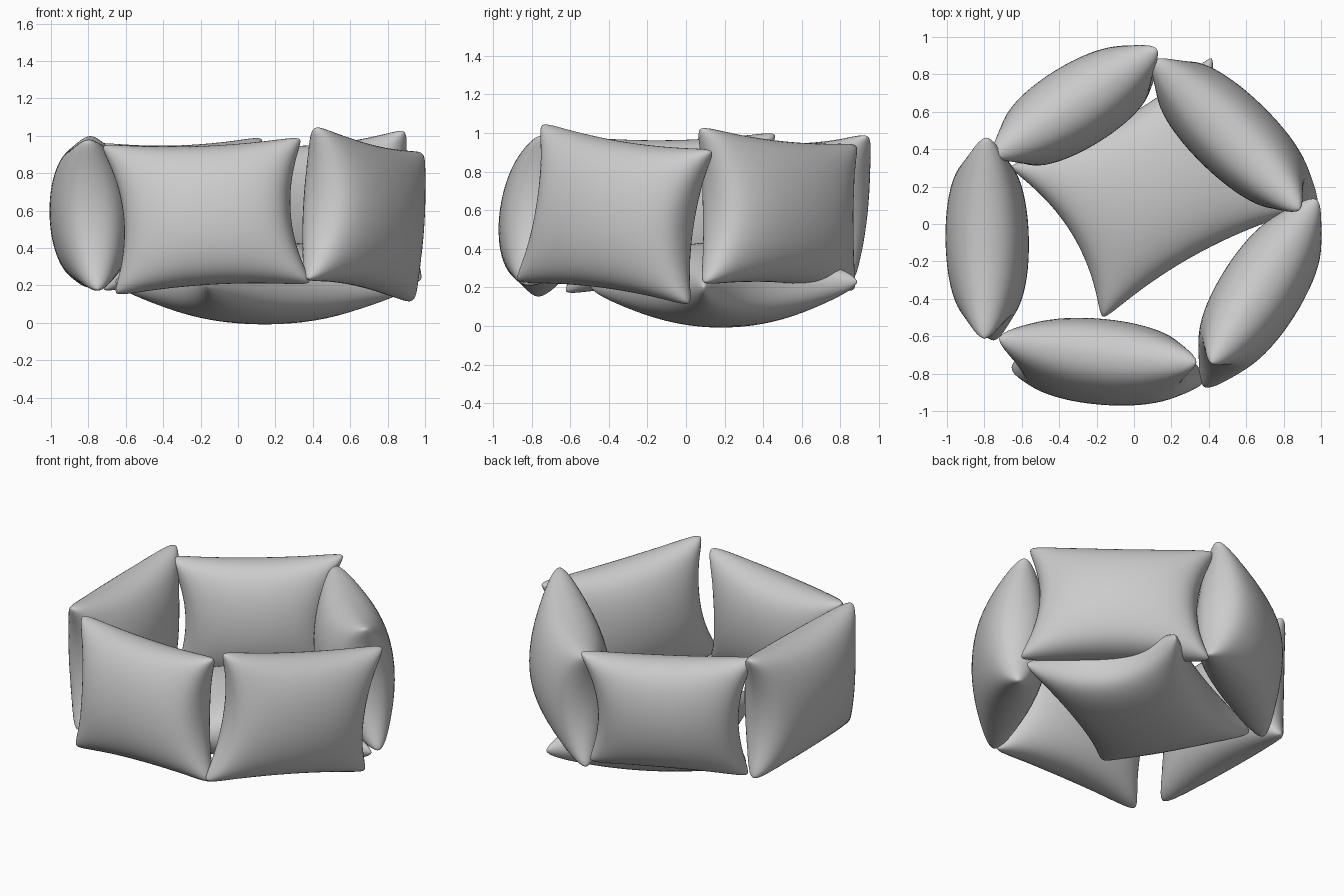
import bpy, bmesh, math
from mathutils import Vector

if "Cube" in bpy.data.objects:
    bpy.data.objects.remove(bpy.data.objects["Cube"])

N = 32  # grid divisions per pillow face


def pillow(name, corners, bulge=0.178, rim=0.045, pinch_left=0.18, pinch_right=0.18, pinch_v=0.09):
    """Stuffed pillow between four corners: bottom left, bottom right, top right, top left."""
    a, b, c, d = [Vector(p) for p in corners]
    normal = ((c - a).cross(d - b)).normalized()
    bm = bmesh.new()
    for side in (1, -1):
        rows = []
        for i in range(N + 1):
            row = []
            for j in range(N + 1):
                u = math.sin(math.pi / 2 * (2 * j / N - 1))
                v = math.sin(math.pi / 2 * (2 * i / N - 1))
                fu, fv = max(0, 1 - u * u), max(0, 1 - v * v)
                # edges pull inwards between the corners, corner tips are cut blunt
                blunt = 1.025 - 0.045 * abs(u * v) ** 14
                pinch_u = pinch_right if u > 0 else pinch_left
                s = u * (1 - pinch_u * fv * u * u) * blunt
                t = v * (1 - pinch_v * fu * v * v) * blunt
                p = (a * (1 - s) * (1 - t) + b * (1 + s) * (1 - t)
                     + c * (1 + s) * (1 + t) + d * (1 - s) * (1 + t)) / 4
                h = bulge * (fu * fv) ** 0.6
                h += rim * math.sqrt(max(0, (1 - u ** 12) * (1 - v ** 12)))
                row.append(bm.verts.new(p + normal * h * side))
            rows.append(row)
        for r0, r1 in zip(rows, rows[1:]):
            for j in range(N):
                bm.faces.new((r0[j], r0[j + 1], r1[j + 1], r1[j]))
    # sew both halves along the seam
    bmesh.ops.remove_doubles(bm, verts=bm.verts, dist=0.0002)
    bmesh.ops.recalc_face_normals(bm, faces=bm.faces)
    for f in bm.faces:
        f.smooth = True
    me = bpy.data.meshes.new(name)
    bm.to_mesh(me)
    bm.free()
    ob = bpy.data.objects.new(name, me)
    bpy.context.collection.objects.link(ob)
    return ob


# ring of five upright pillows
pillow("front_pillow", [(-0.66, -0.77, 0.15), (0.39, -0.83, 0.21),
                        (0.34, -0.74, 0.99), (-0.73, -0.61, 0.95)])
pillow("front_right_pillow", [(0.37, -0.88, 0.23), (0.93, 0.02, 0.11),
                              (0.98, 0.14, 0.91), (0.41, -0.75, 1.05)])
pillow("back_right_pillow", [(0.98, 0.09, 0.22), (0.13, 0.87, 0.18),
                             (0.10, 0.88, 0.94), (0.89, 0.07, 1.03)])
pillow("back_left_pillow", [(0.12, 0.85, 0.23), (-0.72, 0.36, 0.17),
                            (-0.76, 0.36, 0.96), (0.13, 0.94, 0.99)])
pillow("left_pillow", [(-0.80, 0.44, 0.19), (-0.75, -0.63, 0.17),
                       (-0.80, -0.62, 0.98), (-0.79, 0.47, 1.00)])

# base pillow lying flat and turned, pressed in against the back right pillow
pillow("base_pillow", [(-0.17, -0.51, 0.21), (0.94, 0.09, 0.20),
                       (0.42, 0.90, 0.23), (-0.67, 0.31, 0.22)],
       pinch_right=0.27, pinch_v=0.16)
